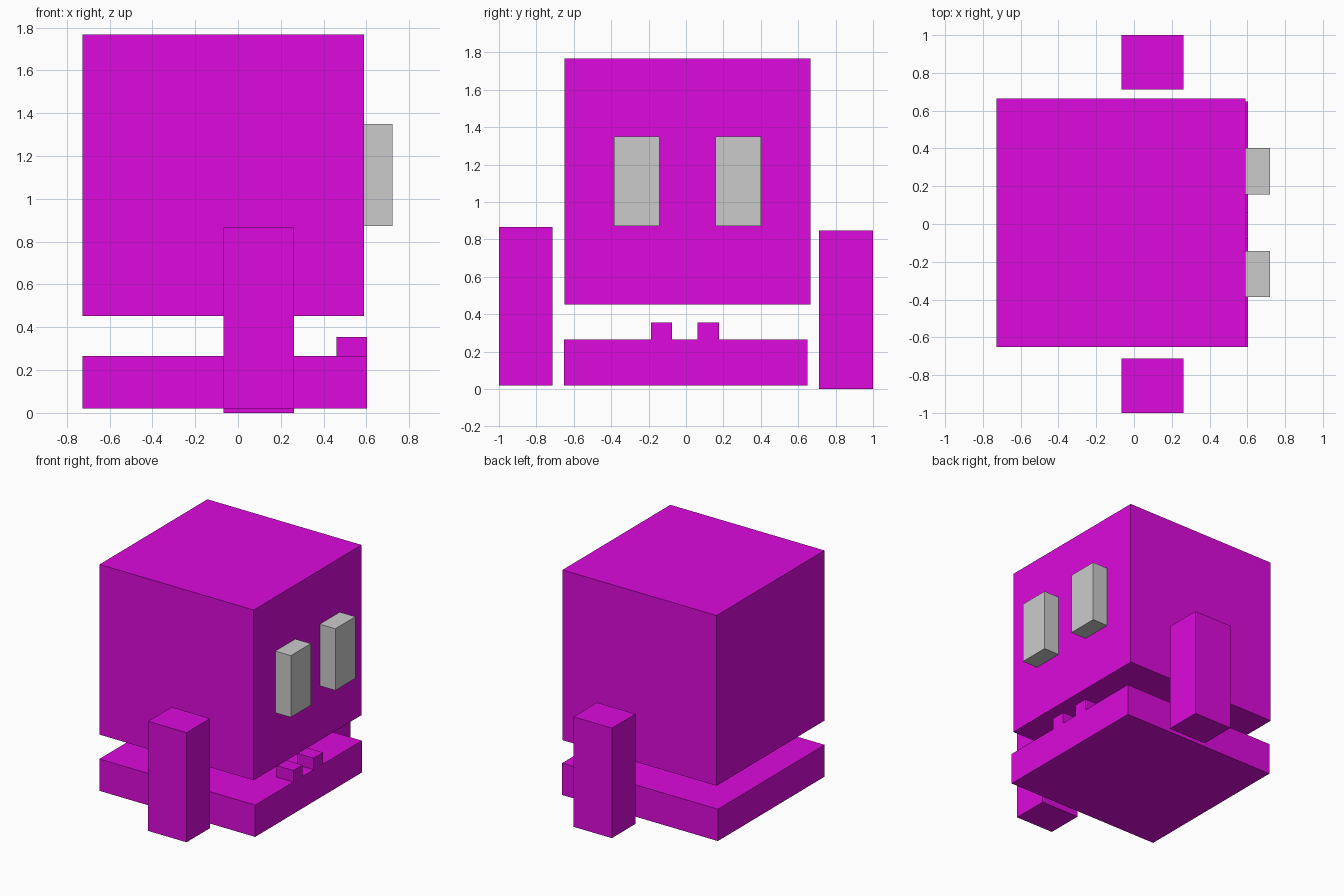
import bpy

if "Cube" in bpy.data.objects:
    bpy.data.objects.remove(bpy.data.objects["Cube"])

magenta = bpy.data.materials.new("magenta")
magenta.diffuse_color = (0.723, 0.003, 0.723, 1)
magenta.use_nodes = True
magenta.node_tree.nodes["Principled BSDF"].inputs["Base Color"].default_value = magenta.diffuse_color


def box(name, x, y, z, material=None):
    """Box spanning the given (min, max) ranges."""
    centre = [(a + b) / 2 for a, b in (x, y, z)]
    bpy.ops.mesh.primitive_cube_add(size=1, location=centre)
    ob = bpy.context.object
    ob.name = name
    ob.scale = [b - a for a, b in (x, y, z)]
    bpy.ops.object.transform_apply(location=False, rotation=False, scale=True)
    if material:
        ob.data.materials.append(material)
    return ob


# Large upper head and separate flat lower jaw
box("head", (-0.727, 0.589), (-0.65, 0.665), (0.453, 1.767), magenta)
box("jaw", (-0.727, 0.603), (-0.652, 0.649), (0.02, 0.266), magenta)

# Two small teeth on the front edge of the jaw
for side, y in (("right", (-0.187, -0.075)), ("left", (0.062, 0.177))):
    box(f"tooth_{side}", (0.46, 0.603), y, (0.266, 0.355), magenta)

# Grey eyes protruding from the face
for side, y in (("right", (-0.386, -0.142)), ("left", (0.157, 0.402))):
    box(f"eye_{side}", (0.589, 0.721), y, (0.873, 1.349))

# Free-standing arms, one slightly higher than the other
for side, y, z in (("right", (-1.0, -0.713), (0.02, 0.866)),
                   ("left", (0.712, 1.0), (0.0, 0.849))):
    box(f"arm_{side}", (-0.067, 0.261), y, z, magenta)
